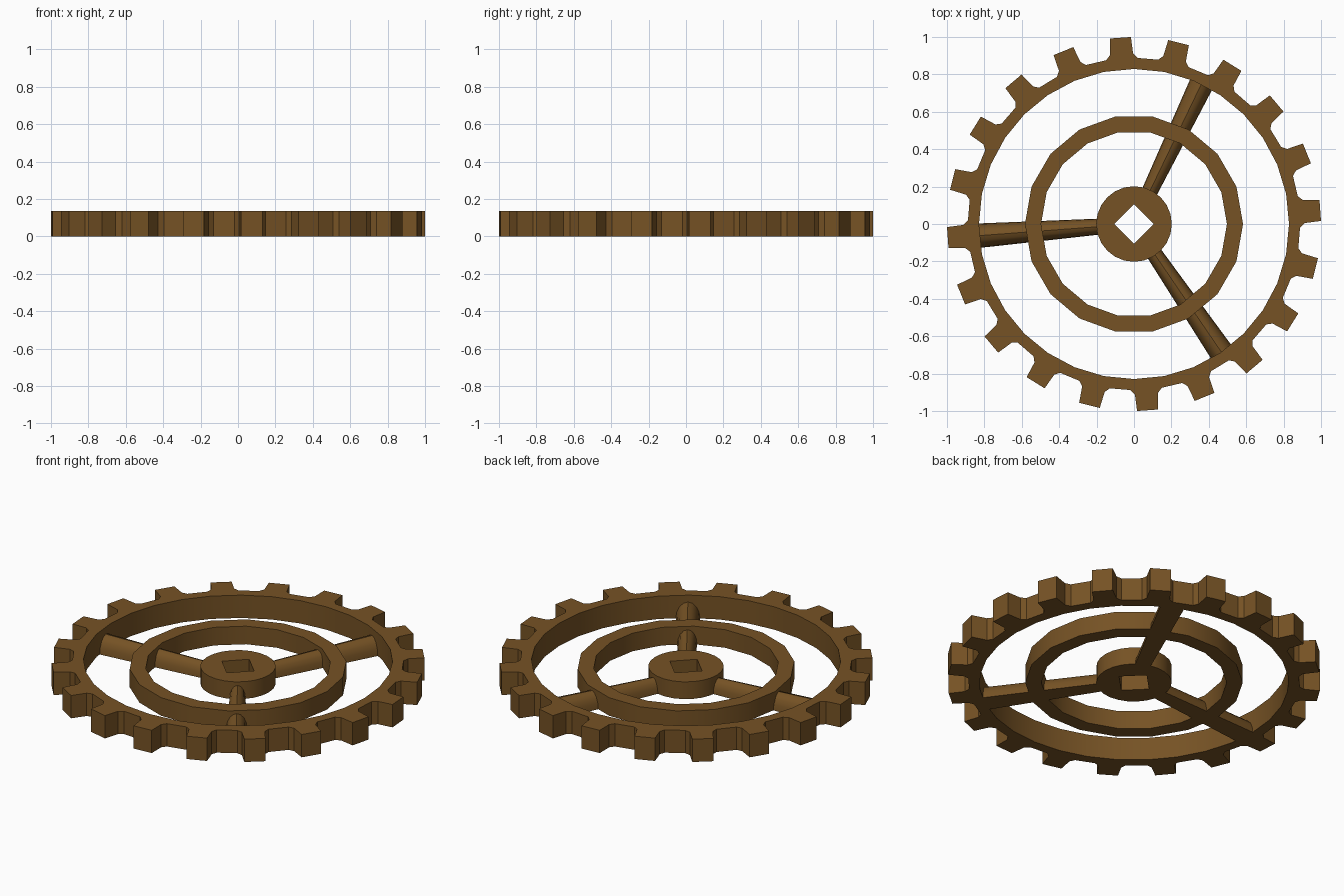
import bpy, bmesh, math
from math import cos, sin, radians, pi

if "Cube" in bpy.data.objects:
    bpy.data.objects.remove(bpy.data.objects["Cube"])

wood = bpy.data.materials.new("brown")
wood.diffuse_color = (0.18, 0.085, 0.018, 1)
wood.use_nodes = True
wood.node_tree.nodes["Principled BSDF"].inputs["Base Color"].default_value = wood.diffuse_color


def finish(name, bm):
    bmesh.ops.recalc_face_normals(bm, faces=bm.faces)
    me = bpy.data.meshes.new(name)
    bm.to_mesh(me)
    bm.free()
    ob = bpy.data.objects.new(name, me)
    bpy.context.collection.objects.link(ob)
    me.materials.append(wood)
    bpy.ops.object.select_all(action='DESELECT')
    ob.select_set(True)
    bpy.context.view_layer.objects.active = ob
    bpy.ops.object.shade_smooth_by_angle(angle=radians(30))
    return ob


def circle(r, n, start=0.0):
    return [(r * cos(start + 2 * pi * i / n), r * sin(start + 2 * pi * i / n)) for i in range(n)]


def pierced_plate(name, outer, inner, height):
    """Flat plate between two closed outlines, extruded up from z = 0."""
    bm = bmesh.new()
    edges = []
    for loop in (outer, inner):
        vs = [bm.verts.new((x, y, 0)) for x, y in loop]
        edges += [bm.edges.new((vs[i - 1], vs[i])) for i in range(len(vs))]
    bmesh.ops.triangle_fill(bm, edges=edges, use_beauty=True)
    ext = bmesh.ops.extrude_face_region(bm, geom=bm.faces[:], use_keep_orig=True)
    bmesh.ops.translate(bm, vec=(0, 0, height),
                        verts=[g for g in ext["geom"] if isinstance(g, bmesh.types.BMVert)])
    return finish(name, bm)


# Toothed rim: 20 teeth with small fillets at the root
TEETH = 20
tooth = [(-5.4, 0.888), (-3.9, 0.912), (-3.25, 1.0), (3.25, 1.0), (3.9, 0.912), (5.4, 0.888)]
outline = []
for k in range(TEETH):
    for a, r in tooth:
        t = radians(4.2 + 360 / TEETH * k + a)
        outline.append((r * cos(t), r * sin(t)))
pierced_plate("toothed_rim", outline, circle(0.829, 32), 0.135)

# Middle ring and hub with square axle hole
pierced_plate("middle_ring", circle(0.583, 18), circle(0.497, 18), 0.107)
pierced_plate("hub", circle(0.202, 24), circle(0.105, 4), 0.102)

# Three tapered spokes with arched tops
for k in range(3):
    ang = radians(64.3 + 120 * k)
    bm = bmesh.new()
    rings = []
    for r, half, h in ((0.17, 0.042, 0.08), (0.85, 0.066, 0.095)):
        ring = []
        for i in range(9):
            t = pi * i / 8
            s, z = half * cos(t), h * sin(t)
            ring.append(bm.verts.new((r * cos(ang) - s * sin(ang), r * sin(ang) + s * cos(ang), z)))
        rings.append(ring)
    a, b = rings
    for i in range(9):
        j = (i + 1) % 9
        bm.faces.new((a[i], a[j], b[j], b[i]))
    bm.faces.new(a)
    bm.faces.new(b)
    finish("spoke_%d" % (k + 1), bm)
